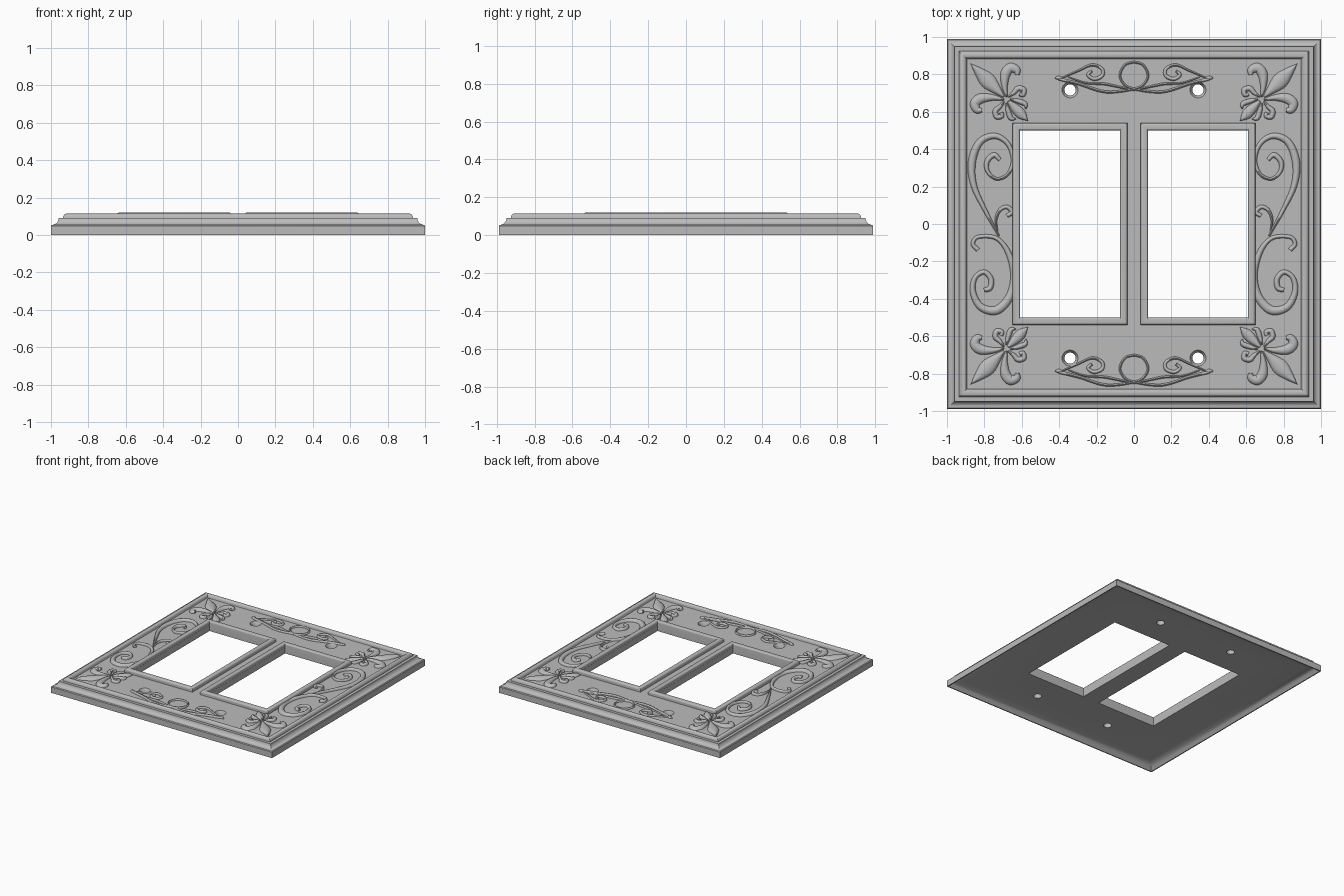
import bpy, bmesh, math
from mathutils import Vector

if "Cube" in bpy.data.objects:
    bpy.data.objects.remove(bpy.data.objects["Cube"], do_unlink=True)

HX, HY = 1.0, 0.989      # plate half sizes
FIELD = 0.09             # level of the ornamented field
BACK = 0.04              # level of the hollow back
U = 0.00535              # drawing unit of the ornaments
WIN_X, WIN_W, WIN_H = 0.342, 0.287, 0.54

grey = bpy.data.materials.new("satin grey")
grey.use_nodes = True
GREY = (0.5, 0.5, 0.5, 1)
grey.diffuse_color = GREY
grey.node_tree.nodes["Principled BSDF"].inputs["Base Color"].default_value = GREY


def finish(bm, name, angle=35):
    """Turn a bmesh into a named, shaded object."""
    bmesh.ops.recalc_face_normals(bm, faces=bm.faces)
    mesh = bpy.data.meshes.new(name)
    bm.to_mesh(mesh)
    bm.free()
    mesh.materials.append(grey)
    obj = bpy.data.objects.new(name, mesh)
    bpy.context.collection.objects.link(obj)
    shade(obj, angle)
    return obj


def shade(obj, angle=35):
    bpy.ops.object.select_all(action='DESELECT')
    obj.select_set(True)
    bpy.context.view_layer.objects.active = obj
    bpy.ops.object.shade_smooth_by_angle(angle=math.radians(angle))


def bridge(bm, a, b):
    n = len(a)
    for i in range(n):
        j = (i + 1) % n
        bm.faces.new((a[i], a[j], b[j], b[i]))


def rect_rings(bm, cx, hx, hy, profile):
    """Rectangular loops from (inset, height) pairs, joined in order."""
    rings = []
    for d, z in profile:
        rings.append([bm.verts.new((cx + sx * (hx - d), sy * (hy - d), z))
                      for sx, sy in ((-1, -1), (1, -1), (1, 1), (-1, 1))])
    for a, b in zip(rings, rings[1:]):
        bridge(bm, a, b)
    return rings


def arc(cx, cz, rx, rz, a0, a1, n=5):
    """Points of an elliptical arc, angles in degrees."""
    out = []
    for i in range(n + 1):
        t = math.radians(a0 + (a1 - a0) * i / n)
        out.append((cx + rx * math.cos(t), cz + rz * math.sin(t)))
    return out


# Moulded plate: hollow back, cove, rounded border, sunken field
bm = bmesh.new()
profile = [(0.09, BACK), (0.05, 0.034), (0.025, 0.02), (0.008, 0), (0, 0), (0, 0.048)]
profile += arc(0.005, FIELD, 0.036, 0.036, -90, 0)
profile += [(0.06, FIELD)]
profile += arc(0.082, FIELD, 0.018, 0.024, 180, 90)
profile += arc(0.088, FIELD + 0.006, 0.016, 0.018, 90, 0)
profile += [(0.107, FIELD)]
rings = rect_rings(bm, 0, HX, HY, profile)
bm.faces.new(rings[0])
bm.faces.new(rings[-1])
plate = finish(bm, "plate")

# Cutter for the two openings and four countersunk screw holes
bm = bmesh.new()
for side in (-1, 1):
    ends = rect_rings(bm, side * WIN_X, WIN_W - 0.02, WIN_H - 0.02, [(0, -0.1), (0, 0.3)])
    for ring in ends:
        bm.faces.new(ring)
    for sy in (-1, 1):
        loops = []
        for r, z in ((0.03, -0.1), (0.03, 0.07), (0.043, FIELD), (0.043, 0.3)):
            loops.append([bm.verts.new((side * WIN_X + r * math.cos(t), sy * 0.717 + r * math.sin(t), z))
                          for t in (math.tau * i / 32 for i in range(32))])
        for a, b in zip(loops, loops[1:]):
            bridge(bm, a, b)
        bm.faces.new(loops[0])
        bm.faces.new(loops[-1])
cutter = finish(bm, "opening_cutter")
cutter.hide_render = True
cut = plate.modifiers.new("openings", 'BOOLEAN')
cut.operation = 'DIFFERENCE'
cut.solver = 'EXACT'
cut.object = cutter
bpy.context.view_layer.objects.active = plate
bpy.ops.object.modifier_apply(modifier=cut.name)
bpy.data.objects.remove(cutter, do_unlink=True)
shade(plate)

# Rounded frames lining the two openings
for side, name in ((-1, "right_opening_frame"), (1, "left_opening_frame")):
    bm = bmesh.new()
    section = [(0, FIELD - 0.01)] + arc(0.013, 0.105, 0.013, 0.015, 180, 90)
    section += arc(0.029, 0.108, 0.01, 0.012, 90, 0) + [(0.039, BACK), (0.02, BACK)]
    rect_rings(bm, side * WIN_X, WIN_W + 0.02, WIN_H, section)
    finish(bm, name)


def spline(points, steps=6):
    """Smooth curve through (x, y, half width) points."""
    p = [Vector(q) for q in points]
    p = [2 * p[0] - p[1]] + p + [2 * p[-1] - p[-2]]
    out = []
    for a, b, c, d in zip(p, p[1:], p[2:], p[3:]):
        for i in range(steps):
            t = i / steps
            out.append(0.5 * (2 * b + (c - a) * t + (2 * a - 5 * b + 4 * c - d) * t ** 2
                              + (3 * b - a - 3 * c + d) * t ** 3))
    return out + [p[-2]]


def ribbon(bm, points, place, rise=0.021):
    """Domed strip of varying width laid on the field."""
    path = spline(points)
    section = [(math.cos(math.pi * i / 6), math.sin(math.pi * i / 6)) for i in range(7)]
    rows = []
    for i, q in enumerate(path):
        tangent = (path[min(i + 1, len(path) - 1)] - path[max(i - 1, 0)]).to_2d().normalized()
        width = max(q.z, 0.15)
        top = rise * min(1, width / 1.5)
        row = []
        for s, h in section:
            x, y = place(q.x - tangent.y * s * width, q.y + tangent.x * s * width)
            row.append(bm.verts.new((x, y, FIELD - 0.002 + h * top)))
        rows.append(row)
    for a, b in zip(rows, rows[1:]):
        for k in range(len(section) - 1):
            bm.faces.new((a[k], a[k + 1], b[k + 1], b[k]))
    bm.faces.new(rows[0])
    bm.faces.new(rows[-1])


def tapered(points, widths):
    """Spread a few half widths evenly along the points."""
    out = []
    for i, (x, y) in enumerate(points):
        f = i / (len(points) - 1) * (len(widths) - 1)
        k = min(int(f), len(widths) - 2)
        out.append((x, y, widths[k] + (widths[k + 1] - widths[k]) * (f - k)))
    return out


# Corner lilies: first axis points to the corner, second across
lily = [tapered([(3, 0), (14, 0), (26, 0), (38, 0), (50, 0)], (1, 5, 8, 5, 0)),
        tapered([(-3, 0), (-12, 0), (-22, 0), (-31, 0)], (1.5, 4.5, 5, 0))]
petal = tapered([(1, 2), (10, 8), (18, 17), (19, 25), (13, 28), (9, 25)], (1, 3, 5, 5, 4, 2))
curl = tapered([(0, 3), (-1, 10), (-1, 16), (-6, 19), (-9, 15), (-6, 13)], (1, 2.5, 3, 2.5, 2))
foot = tapered([(-3, 3), (-10, 7), (-17, 10), (-21, 7)], (1, 2.5, 2.5, 0.5))
for part in (petal, curl, foot):
    lily += [part, [(x, -y, w) for x, y, w in part]]
for sx, xname in ((-1, "right"), (1, "left")):
    for sy, yname in ((-1, "front"), (1, "back")):
        bm = bmesh.new()
        for part in lily:
            ribbon(bm, part, lambda u, v: (sx * (0.684 + (u - v) * U * 0.707),
                                           sy * (0.668 + (u + v) * U * 0.707)))
        finish(bm, f"{yname}_{xname}_lily", 60)

# Side scrolls, drawn from the middle of the side strip
upper = tapered([(6, -12), (-7, 12), (-19, 38), (-21, 62), (-13, 82), (2, 88), (15, 80), (20, 64),
                 (15, 50), (4, 45), (-5, 52), (-6, 62), (1, 69), (7, 64)],
                (1, 2.5, 4, 3.5, 2.5, 2, 1.5, 2, 3, 2))
lower = tapered([(-15, -26), (-20, -20), (-15, -13), (3, -14), (15, -28), (21, -51), (17, -72), (4, -86),
                 (-12, -83), (-20, -68), (-18, -54), (-9, -48), (-2, -55), (-3, -64), (-9, -66)],
                (2.5, 2, 2, 3, 4, 4.5, 3.5, 2.5, 2.5, 3, 2))
shoot = tapered([(5, -10), (3, 4), (7, 14), (14, 17), (19, 12), (14, 8)], (0.5, 1.5, 2, 2.5, 2))
for sx, name in ((-1, "right_scroll"), (1, "left_scroll")):
    bm = bmesh.new()
    for part in (upper, lower, shoot):
        ribbon(bm, part, lambda u, v: (sx * (0.754 - u * U), v * U))
    finish(bm, name, 60)

# Tendrils with a central ring, same way up at both ends
strand = tapered([(-75, -4), (-55, -9), (-28, -17), (0, -14), (10, -9), (14, 0), (9, 10), (0, 13)], (1.6, 1.2, 1.2))
leaf = tapered([(-72, -3), (-56, 4), (-42, 10), (-32, 6), (-32, -1), (-40, -4), (-46, 0), (-42, 4)], (0.8, 1.5, 2, 1.5))
vine = tapered([(-66, -2), (-48, -8), (-30, -9), (-15, -12), (0, -15)], (0.6, 1.3, 1))
bud = tapered([(-79, -3), (-75, -3), (-71, -4)], (0.5, 2.2, 0.5))
for cy, name in ((0.797, "back_tendril"), (-0.77, "front_tendril")):
    bm = bmesh.new()
    for part in (strand, leaf, vine, bud):
        for sx in (-1, 1):
            ribbon(bm, part, lambda u, v: (sx * u * U, cy + v * U), 0.018)
    finish(bm, name, 60)
